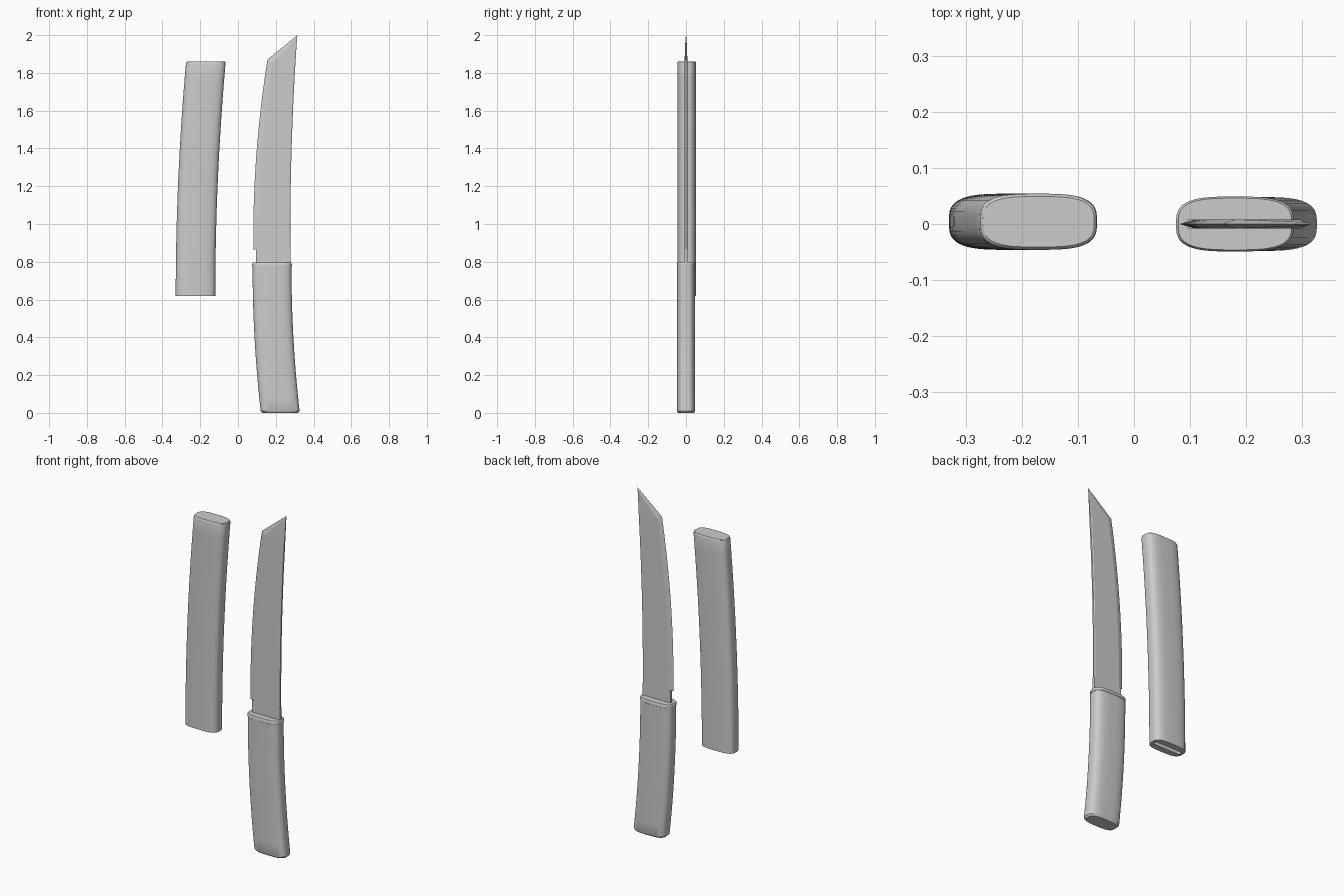
import bpy, bmesh, math

if "Cube" in bpy.data.objects:
    bpy.data.objects.remove(bpy.data.objects["Cube"])

N = 48  # points around each oval section


def finish(name, bm, angle=30):
    bmesh.ops.recalc_face_normals(bm, faces=bm.faces)
    me = bpy.data.meshes.new(name)
    bm.to_mesh(me)
    bm.free()
    ob = bpy.data.objects.new(name, me)
    bpy.context.collection.objects.link(ob)
    bpy.ops.object.select_all(action='DESELECT')
    ob.select_set(True)
    bpy.context.view_layer.objects.active = ob
    bpy.ops.object.shade_smooth_by_angle(angle=math.radians(angle))
    return ob


def oval(bm, cx, cy, z, a, b, n=3.2):
    """Ring of vertices on a squarish oval."""
    ring = []
    for i in range(N):
        t = 2 * math.pi * (i + 0.5) / N
        c, s = math.cos(t), math.sin(t)
        ring.append(bm.verts.new((cx + a * math.copysign(abs(c) ** (2 / n), c),
                                  cy + b * math.copysign(abs(s) ** (2 / n), s), z)))
    return ring


def loft(name, sections):
    bm = bmesh.new()
    rings = [oval(bm, *s) for s in sections]
    for r, q in zip(rings, rings[1:]):
        for i in range(N):
            j = (i + 1) % N
            bm.faces.new((r[i], r[j], q[j], q[i]))
    bm.faces.new(rings[0])
    bm.faces.new(rings[-1])
    return finish(name, bm)


# Handle: sweeps to the right toward the pommel
def handle_x(z):
    return 0.18 + 0.044 * ((0.775 - z) / 0.775) ** 2


steps = [0.01 + 0.765 * i / 12 for i in range(13)]
loft("handle", [(handle_x(0), 0, 0.0, 0.093, 0.041), (handle_x(0), 0, 0.006, 0.099, 0.046)]
     + [(handle_x(z), 0, z, 0.103, 0.048) for z in steps])

# Collar at the handle mouth
loft("collar", [(0.18, 0, 0.772, 0.099, 0.045), (0.18, 0, 0.776, 0.105, 0.049),
                (0.18, 0, 0.789, 0.105, 0.049), (0.18, 0, 0.795, 0.101, 0.046)])


# Sheath: outer shell down to the mouth, then back up inside the slot
def sheath_x(z):
    return -0.225 + 0.055 * ((z - 0.62) / 1.24) ** 2


CY = 0.004
outer = [1.85 - 1.23 * i / 16 for i in range(17)]
inner = [0.62 + 1.16 * i / 10 for i in range(11)]
loft("sheath", [(sheath_x(1.86), CY, 1.86, 0.099, 0.045), (sheath_x(1.857), CY, 1.857, 0.103, 0.048)]
     + [(sheath_x(z), CY, z, 0.105, 0.05) for z in outer]
     + [(sheath_x(z), CY, z, 0.09, 0.012, 6) for z in inner])


# Blade: rows of cutting edge, bevel line and spine
def edge_x(z):
    return 0.081 + 0.075 * (max(0, z - 0.93) / 0.94) ** 2


def spine_x(z):
    return 0.277 + 0.036 * (max(0, z - 0.95) / 1.04) ** 2


T = 0.008
rows = []
for i in range(17):
    f = i / 16
    ze, zs = 0.866 + 1.004 * f, 0.866 + 0.954 * f
    zb = ze - 0.015 * f
    rows.append(((edge_x(ze), ze), (edge_x(zb) + 0.028, zb), (spine_x(zs), zs), T))
for i in range(1, 7):
    f = i / 6
    e = (0.156 + 0.159 * f, 1.87 + 0.13 * f)
    zs = 1.82 + 0.165 * f
    b = (0.184 + 0.126 * f, 1.855 + 0.129 * f)
    rows.append((e, b, (spine_x(zs), zs), T - 0.005 * f))

bm = bmesh.new()
prev = None
for e, b, s, t in rows:
    pts = [(e[0], 0, e[1]), (b[0], -t, b[1]), (s[0] - 0.006, -t, s[1]), (s[0], -t * 0.6, s[1]),
           (s[0], t * 0.6, s[1]), (s[0] - 0.006, t, s[1]), (b[0], t, b[1])]
    ring = [bm.verts.new(p) for p in pts]
    if prev:
        for i in range(7):
            j = (i + 1) % 7
            bm.faces.new((prev[i], prev[j], ring[j], ring[i]))
    else:
        bm.faces.new(ring)
    prev = ring
bm.faces.new(prev)
finish("blade", bm, 10)

# Blade neck between the notch and the collar
bm = bmesh.new()
bmesh.ops.create_cube(bm, size=1)
for v in bm.verts:
    v.co = (0.186 + v.co.x * 0.182, v.co.y * 2 * T, 0.823 + v.co.z * 0.086)
finish("blade_neck", bm)
